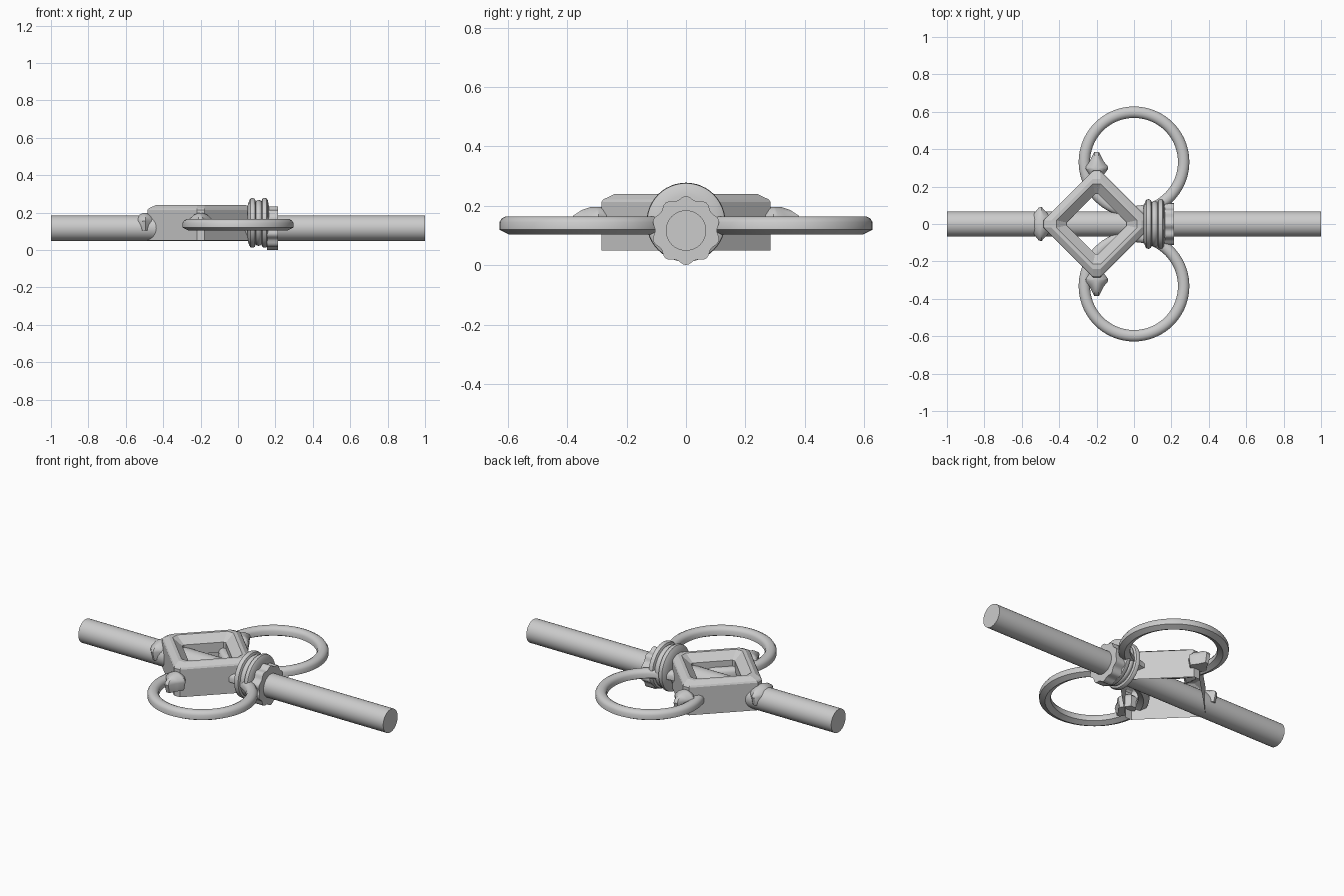
import bpy, bmesh
from math import sin, cos, pi

if "Cube" in bpy.data.objects:
    bpy.data.objects.remove(bpy.data.objects["Cube"])

ROD_Z = 0.117


def make(name, verts, faces, smooth=None):
    me = bpy.data.meshes.new(name)
    bm = bmesh.new()
    vs = [bm.verts.new(v) for v in verts]
    for f in faces:
        bm.faces.new([vs[i] for i in f])
    bmesh.ops.recalc_face_normals(bm, faces=bm.faces)
    bm.to_mesh(me)
    bm.free()
    ob = bpy.data.objects.new(name, me)
    bpy.context.collection.objects.link(ob)
    if smooth:
        bpy.ops.object.select_all(action='DESELECT')
        ob.select_set(True)
        bpy.context.view_layer.objects.active = ob
        bpy.ops.object.shade_smooth_by_angle(angle=smooth)
    return ob


def skin(name, loops, closed=False, caps=False, smooth=None):
    """Join equal-length closed loops of points with quads."""
    n, m = len(loops[0]), len(loops)
    verts = [p for l in loops for p in l]
    faces = []
    for i in range(m if closed else m - 1):
        a, b = i * n, ((i + 1) % m) * n
        faces += [(a + j, a + (j + 1) % n, b + (j + 1) % n, b + j) for j in range(n)]
    if caps:
        faces += [tuple(range(n)), tuple(range((m - 1) * n, m * n))]
    return make(name, verts, faces, smooth)


def circle_x(x, r, zc, n=48, wave=0.0, lobes=10):
    pts = []
    for i in range(n):
        t = 2 * pi * i / n
        q = r + wave * cos(lobes * t)
        pts.append((x, q * sin(t), zc - q * cos(t)))
    return pts


# long rod
skin("rod", [circle_x(x, 0.068, ROD_Z) for x in (-1, 1)], caps=True, smooth=0.6)

# ribbed collar
profile = [(0.05, 0.09), (0.06, 0.12), (0.067, 0.131), (0.08, 0.133), (0.09, 0.128),
           (0.095, 0.115), (0.10, 0.12), (0.11, 0.123), (0.12, 0.12), (0.125, 0.115),
           (0.13, 0.128), (0.14, 0.133), (0.153, 0.131), (0.16, 0.12), (0.165, 0.09)]
skin("collar", [circle_x(x, r, 0.145) for x, r in profile], caps=True, smooth=0.7)

# lobed nut beside the collar
skin("lobed_nut", [circle_x(x, 0.11, ROD_Z, 80, 0.006) for x in (0.155, 0.215)],
     caps=True, smooth=0.6)


# diamond frame: hollow underneath, bevelled on top
def diamond(h, z, cut=0.02):
    pts = []
    for k in range(4):
        c, s = round(cos(k * pi / 2)), round(sin(k * pi / 2))
        for e in (-cut, cut):
            pts.append((-0.2 + c * (h) - s * e, s * (h) + c * e, z))
    return pts


section = [(0.285, 0.05), (0.285, 0.213), (0.278, 0.222), (0.24, 0.24),
           (0.215, 0.24), (0.16, 0.20), (0.16, 0.14)]
skin("diamond_frame", [diamond(h, z, 0.02 if h > 0.2 else 0.008) for h, z in section],
     smooth=0.4)

# two side rings with a rounded top and a keeled underside
ring_section = [(0.296, 0.12), (0.296, 0.145), (0.288, 0.158), (0.274, 0.165),
                (0.257, 0.165), (0.243, 0.158), (0.235, 0.145), (0.235, 0.12),
                (0.265, 0.104)]
for side, label in ((1, "back"), (-1, "front")):
    loops = []
    for i in range(72):
        t = 2 * pi * i / 72
        loops.append([(r * cos(t), side * 0.332 + r * sin(t), z) for r, z in ring_section])
    skin("ring_" + label, loops, closed=True, smooth=0.7)


# spade-shaped studs on three corners of the diamond
def stud(name, dx, dy, width, length):
    # outline as (distance from diamond centre, sideways offset)
    half = [(0.235, 0.3), (0.27, 0.7), (0.295, 1.0), (0.31, 0.95), (0.335, 0.6)]
    half = [(d, s * width) for d, s in half]
    outline = half + [(length, 0.2 * width), (length, -0.2 * width)]
    outline += [(d, -s) for d, s in reversed(half)]

    def put(d, s, z):
        return (-0.2 + dx * d - dy * s, dy * d + dx * s, z)

    def ring(k, z):
        return [put(0.295 + (d - 0.295) * k, s * k, z) for d, s in outline]
    loops = [ring(0.85, 0.105), ring(1, 0.155), ring(0.93, 0.168),
             ring(0.6, 0.187), ring(0.25, 0.197)]
    skin(name, loops, caps=True, smooth=0.6)


stud("stud_back", 0, 1, 0.062, 0.385)
stud("stud_front", 0, -1, 0.062, 0.385)
stud("stud_left", -1, 0, 0.092, 0.352)
